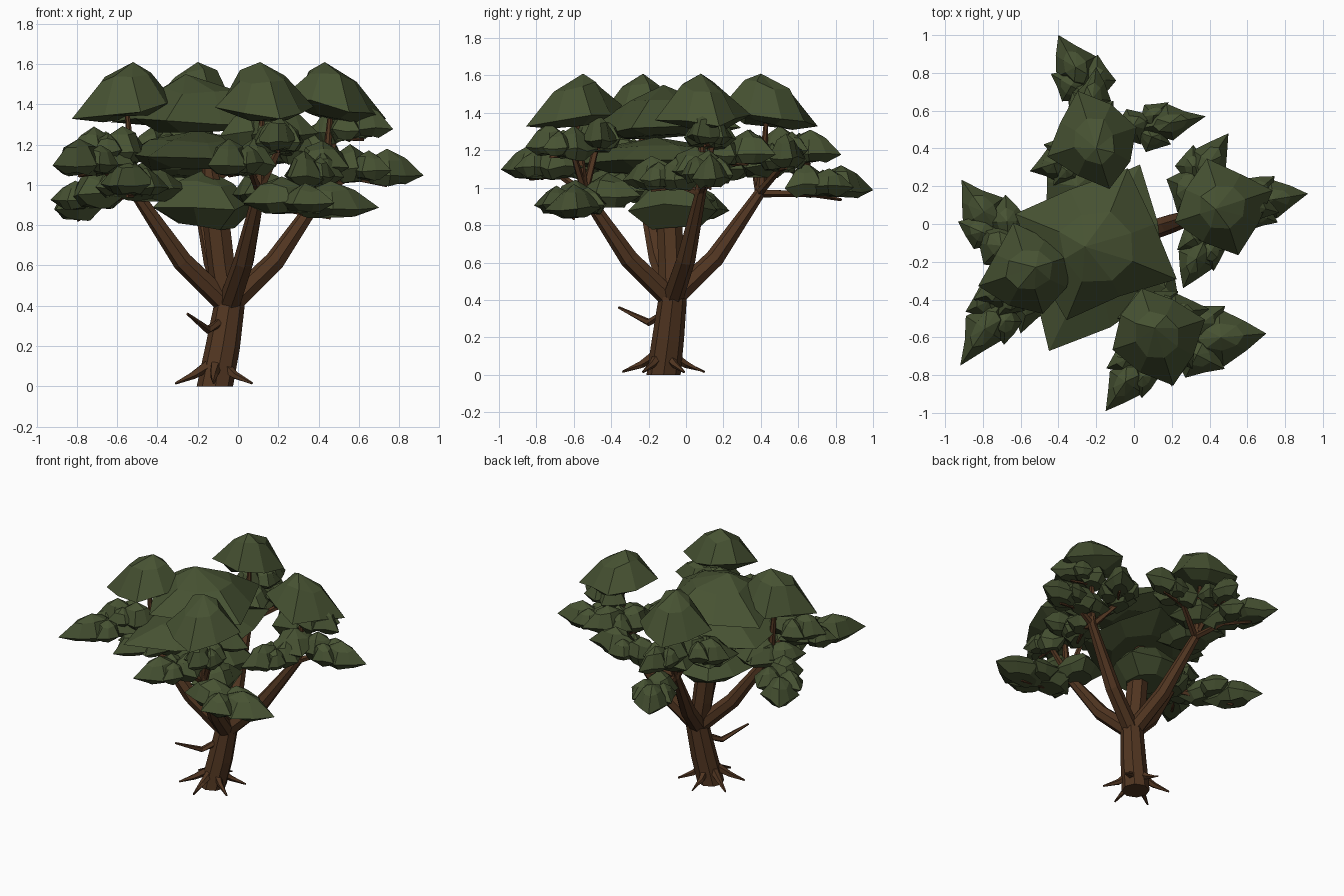
import bpy, bmesh, random
from math import sin, cos, pi, radians, atan2
from mathutils import Vector

if "Cube" in bpy.data.objects:
    bpy.data.objects.remove(bpy.data.objects["Cube"])

random.seed(4)


def material(name, rgb):
    m = bpy.data.materials.new(name)
    m.diffuse_color = (*rgb, 1)
    m.use_nodes = True
    m.node_tree.nodes["Principled BSDF"].inputs["Base Color"].default_value = m.diffuse_color
    return m


BARK = material("bark", (0.082, 0.036, 0.015))
LEAF = material("foliage", (0.062, 0.084, 0.032))


def finish(bm, name, mat):
    bmesh.ops.recalc_face_normals(bm, faces=bm.faces[:])
    me = bpy.data.meshes.new(name)
    bm.to_mesh(me)
    bm.free()
    me.materials.append(mat)
    ob = bpy.data.objects.new(name, me)
    bpy.context.collection.objects.link(ob)
    return ob


def bridge(bm, a, b):
    n = len(a)
    for i in range(n):
        bm.faces.new((a[i], a[(i + 1) % n], b[(i + 1) % n], b[i]))


def tube(name, pts, radii, sides=6):
    """Tapered faceted limb through the points."""
    bm = bmesh.new()
    pts = [Vector(p) for p in pts]
    rings = []
    for i, p in enumerate(pts):
        d = (pts[min(i + 1, len(pts) - 1)] - pts[max(i - 1, 0)]).normalized()
        ref = Vector((0, 1, 0)) if abs(d.y) < 0.9 else Vector((1, 0, 0))
        u = d.cross(ref).normalized()
        v = d.cross(u)
        rings.append([bm.verts.new(p + radii[i] * (u * cos(2 * pi * k / sides) + v * sin(2 * pi * k / sides)))
                      for k in range(sides)])
    if pts[0].z == 0:  # ground contact is level
        for v in rings[0]:
            v.co.z = 0
    for a, b in zip(rings, rings[1:]):
        bridge(bm, a, b)
    bm.faces.new(rings[0])
    bm.faces.new(rings[-1])
    return finish(bm, name, BARK)


def clump(name, x, y, low, high, rx, ry, turn=0.0, n=8, peak=(0, 0), rim=0.2, star=0.72,
          crown=(.5, .76), tilt=0.0):
    """Spiky-edged domed leaf clump; its first point lies along the turn angle, tilt lowers that side."""
    bm = bmesh.new()
    h = high - low

    def place(u, v, z):
        return bm.verts.new((x + u * cos(turn) - v * sin(turn), y + u * sin(turn) + v * cos(turn),
                             z - tilt * u / rx))

    def ring(scale, z, spiky):
        out = []
        for k in range(n):
            a = 2 * pi * k / n
            f = scale * (star if spiky and k % 2 else 1)
            jz = 0
            if k:
                f *= random.uniform(0.9, 1.06)
                jz = random.uniform(-0.07, 0.07) * h
            out.append(place(rx * f * cos(a), ry * f * sin(a), z + jz))
        return out

    bottom = ring(0.5, low + 0.07 * h, False)
    edge = ring(1.0, low + rim * h, True)
    top = ring(crown[0], low + crown[1] * h, False)
    bridge(bm, bottom, edge)
    bridge(bm, edge, top)
    bm.faces.new(bottom)
    tip = bm.verts.new((x + peak[0], y + peak[1], high))
    for k in range(n):
        bm.faces.new((top[k], top[(k + 1) % n], tip))
    return finish(bm, name, LEAF)


# Leaning trunk with its short upper stub
tube("trunk", [(-.115, -.12, 0), (-.075, -.095, .2), (-.04, -.07, .42)], [.092, .085, .075], 8)
tube("trunk_top", [(-.045, -.075, .38), (-.08, -.08, .6), (-.11, -.09, .86), (-.15, -.1, 1.15)],
     [.07, .07, .07, .03], 7)

# Roots
for i in range(6):
    a = radians(-90 + 60 * i)
    c, s = cos(a), sin(a)
    tube("root", [(-.11 + .05 * c, -.12 + .05 * s, .1), (-.12 + .12 * c, -.12 + .12 * s, .055),
                  (-.12 + .22 * c, -.12 + .22 * s, .015)], [.03, .02, .006], 5)

# Broken twig on the trunk
tube("dead_twig", [(-.07, -.1, .33), (-.15, -.2, .28), (-.25, -.36, .36)], [.025, .02, .007], 5)

# Four limbs, each carrying a crown dome that droops outward
CX, CY = -.045, -.075
limbs = []
for i in range(4):
    a = radians(18 + 90 * i)
    c, s = cos(a), sin(a)
    at = lambda r, z: Vector((CX + r * c, CY + r * s, z))
    tube("limb", [at(.0, .4), at(.24, .62), at(.5, .98), at(.53, 1.36)], [.058, .052, .03, .012], 7)
    limbs.append(at(.49, .97))
    clump("crown_dome", CX + .54 * c, CY + .54 * s, 1.32, 1.61, .28, .26, a,
          peak=(-.04 * c, -.04 * s), star=.78, crown=(.45, .74), tilt=.05)

# Middle foliage, stacked in three layers
clump("middle_crown", -.2, -.12, 1.26, 1.55, .46, .43, radians(-22), rim=.2, star=.72,
      peak=(-.06, 0), crown=(.45, .72))
clump("middle_layer", -.2, -.16, 1.07, 1.27, .57, .43, radians(-116), rim=.35, star=.75)
clump("lower_middle", -.16, -.06, .77, 1.08, .29, .29, radians(30), rim=.4, star=.8)

# Leafy sprays: start x, y, z, tip x, y, z, half width
SPRAYS = [
    (-.22, .66, 1.02, -.4, 1.0, .99, .12), (0, .5, 1.15, .38, .57, 1.16, .1),
    (-.3, .36, 1.2, -.55, .28, 1.16, .1), (-.24, .5, 1.22, -.2, .83, 1.18, .1),
    (.56, .1, 1.09, .92, .16, 1.05, .11), (.3, .18, 1.18, .5, .48, 1.18, .11),
    (.4, -.03, 1.06, .26, -.34, 1.04, .1), (.48, .14, 1.28, .77, .06, 1.28, .1),
    (.22, -.62, .93, .7, -.58, .89, .15), (.06, -.68, 1.12, -.15, -.99, 1.1, .11),
    (.2, -.6, 1.22, .2, -.86, 1.22, .1), (.05, -.48, 1.27, .4, -.45, 1.26, .1),
    (-.68, -.1, .96, -.91, .23, .88, .13), (-.66, -.36, 1.12, -.92, -.75, 1.1, .12),
    (-.58, -.32, 1.18, -.85, -.4, 1.16, .11), (-.5, -.2, 1.0, -.6, -.58, 1.0, .14),
]
for x0, y0, z0, x1, y1, z1, w in SPRAYS:
    p, q = Vector((x0, y0, z0)), Vector((x1, y1, z1))
    d = q - p
    a = atan2(d.y, d.x)
    side = Vector((-sin(a), cos(a), 0))
    m = p + .5 * d
    clump("leaf_spray", m.x, m.y, z1 - .06, z1 + .13, d.length * .5, w, a, rim=.3)
    for t, off, size in ((0, .2, 1.25), (.22, -.55, 1.0), (.3, .55, .95)):
        b = p + t * d + side * off * w
        clump("leaf_tuft", b.x, b.y, b.z - .065 * size, b.z + .09 * size, w * 1.1 * size, w * .85 * size,
              a + off, n=8, rim=.35)
    # Twig reaching from the nearest limb to the spray
    start = min(limbs, key=lambda l: (l.xy - p.xy).length)
    tube("twig", [start, (p.x, p.y, z0 - .05), (m.x, m.y, z1 - .055)], [.022, .018, .008], 5)

# Low clumps hanging near the limb elbows
for x, y, z, r in ((.12, -.42, .96, .2), (-.45, -.2, .98, .22), (.42, .05, 1.1, .2), (-.2, .42, 1.12, .2),
                   (-.3, .2, 1.1, .25)):
    clump("inner_clump", x, y, z - .07, z + .12, r, r * .85, random.random() * 6, rim=.35)
